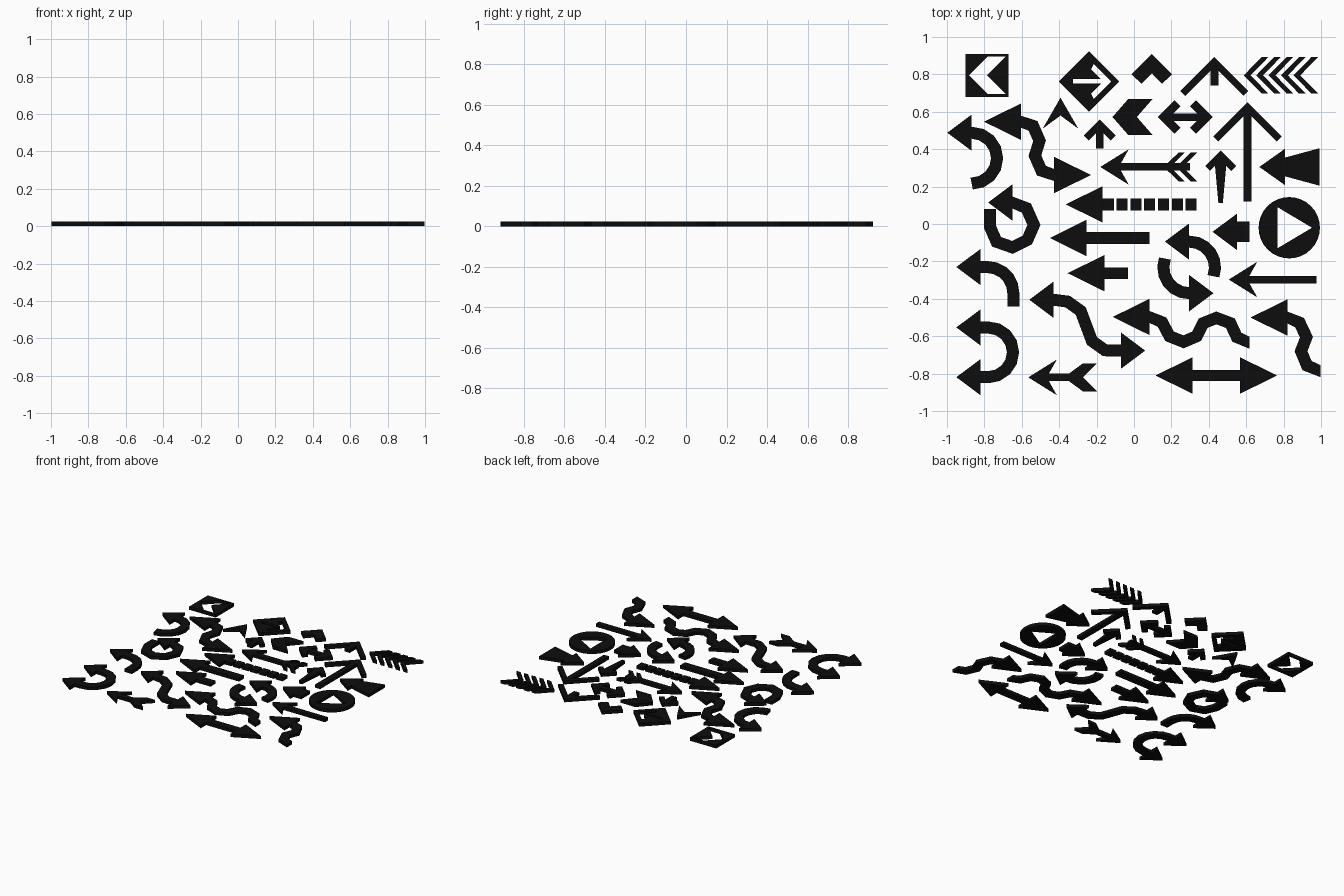
import bpy, bmesh
from math import cos, sin, radians
from mathutils import Vector

if "Cube" in bpy.data.objects:
    bpy.data.objects.remove(bpy.data.objects["Cube"])

T = 0.025                      # plate thickness
black = bpy.data.materials.new("black")
black.diffuse_color = (0.004, 0.004, 0.004, 1)
black.use_nodes = True
black.node_tree.nodes["Principled BSDF"].inputs["Base Color"].default_value = black.diffuse_color


def plate(name, outline, hole=None):
    """Extrude a flat outline, optionally with one hole."""
    bm = bmesh.new()
    if hole:
        edges = []
        for loop in (outline, hole):
            vs = [bm.verts.new((x, y, 0)) for x, y in loop]
            edges += [bm.edges.new((vs[i - 1], vs[i])) for i in range(len(vs))]
        bmesh.ops.triangle_fill(bm, use_beauty=True, edges=edges, normal=(0, 0, 1))
    else:
        bm.faces.new([bm.verts.new((x, y, 0)) for x, y in outline])
    ext = bmesh.ops.extrude_face_region(bm, geom=bm.faces[:])
    up = [g for g in ext["geom"] if isinstance(g, bmesh.types.BMVert)]
    bmesh.ops.translate(bm, verts=up, vec=(0, 0, T))
    bmesh.ops.recalc_face_normals(bm, faces=bm.faces[:])
    me = bpy.data.meshes.new(name)
    bm.to_mesh(me)
    bm.free()
    me.materials.append(black)
    bpy.context.collection.objects.link(bpy.data.objects.new(name, me))


def sym(tip, half, toward="left"):
    """Mirror a half outline of (distance behind tip, offset) about the arrow axis."""
    pts = half + [(d, -h) for d, h in reversed(half) if abs(h) > 1e-6]
    turn = {"left": lambda d, h: (d, h), "right": lambda d, h: (-d, h), "up": lambda d, h: (h, -d)}[toward]
    return [(tip[0] + turn(d, h)[0], tip[1] + turn(d, h)[1]) for d, h in pts]


def block(length, head, w, h=0.097):
    """Triangular head with a straight shaft."""
    return [(0, 0), (head, h), (head, w), (length, w)]


def open_arrow(length, a, t, s, s_end=None):
    """45 degree open head on a stem."""
    return [(0, 0), (a, a), (a + t, a - t), (2 * t + s, s), (length, s if s_end is None else s_end)]


def chevron(h, run, depth):
    return [(0, 0), (run, h), (run + depth, h), (depth, 0)]


def arc(c, r, a0, a1, n):
    return [(c[0] + r * cos(radians(a0 + (a1 - a0) * i / n)),
             c[1] + r * sin(radians(a0 + (a1 - a0) * i / n))) for i in range(n + 1)]


def ribbon(path, head=0.13, end_dir=0, end_head=0, w=0.032, h=0.097):
    """Bent strip: head pointing left at the start, optional head at the end."""
    p = [Vector(q) for q in path]
    dirs = [Vector((1, 0))] + [(b - a).normalized() for a, b in zip(p, p[1:])]
    dirs.append(Vector((end_dir, 0)) if end_dir else dirs[-1])
    left, right = [], []
    for i, q in enumerate(p):
        if i == 0:
            n = Vector((0, 1))
        elif i == len(p) - 1:
            d = dirs[-1]
            n = Vector((-d.y, d.x))
        else:
            d = (dirs[i] + dirs[i + 1]).normalized()
            n = Vector((-d.y, d.x)) / d.dot(dirs[i])
        left.append(q + n * w)
        right.append(q - n * w)
    s, e = p[0], p[-1]
    cap = []
    if end_head:
        cap = [e + Vector((0, end_dir * h)), e + Vector((end_dir * end_head, 0)), e - Vector((0, end_dir * h))]
    out = [s - Vector((head, 0)), s + Vector((0, h))] + left + cap + right[::-1] + [s - Vector((0, h))]
    return [tuple(q) for q in out]


# sign plates with cut-through arrows
plate("square_sign", [(-.9, .68), (-.67, .68), (-.67, .91), (-.9, .91)],
      sym((-.882, .795), [(0, 0), (.1, .1), (.197, .1), (.097, 0)]))
plate("diamond_sign", [(-.24, .6), (-.078, .762), (-.24, .924), (-.402, .762)],
      sym((-.122, .762), [(0, 0), (.093, .093), (.108, .065), (.055, .012), (.205, .012)], "right"))
plate("round_sign", arc((.83, -.02), .164, 0, 348.75, 31),
      [(.767, .09), (.952, -.02), (.767, -.13)])

# chevrons
plate("roof_chevron", sym((.095, .908), [(0, 0), (.108, .108), (.158, .055), (.102, 0)], "up"))
plate("fat_chevron", sym((-.115, .572), chevron(.097, .085, .13)))
plate("pointer", sym((-.393, .675), [(0, 0), (.165, .095), (.095, 0)], "up"))
for i in range(5):
    plate(f"row_chevron_{i}", sym((.587 + i * .0665, .795), chevron(.097, .095, .036)))

# open-headed arrows
plate("wide_short_arrow", sym((.43, .893), open_arrow(.153, .182, .026, .022), "up"))
plate("wide_tall_arrow", sym((.607, .65), open_arrow(.53, .183, .026, .022), "up"))
plate("small_up_arrow", sym((-.183, .558), open_arrow(.153, .085, .026, .021), "up"))
plate("tapered_up_arrow", sym((.463, .393), open_arrow(.28, .083, .026, .03, .012), "up"))
left_half = [(0, 0), (.09, .09), (.122, .058), (.085, .02)]
right_half = [(.295 - d, h) for d, h in reversed(left_half)]
plate("double_open_arrow", sym((.127, .572), left_half + right_half))

# straight block arrows
plate("long_arrow", sym((-.45, -.075), block(.533, .195, .032)))
plate("medium_arrow", sym((-.355, -.263), block(.322, .197, .03)))
plate("stubby_arrow", sym((.42, -.042), block(.197, .13, .055)))
plate("flared_arrow", sym((.67, .305), [(0, 0), (.137, .097), (.137, .05), (.322, .1)]))
plate("double_arrow", sym((.115, -.81), [(0, 0), (.197, .097), (.197, .03), (.453, .03), (.453, .097), (.65, 0)]))

# dashed arrow
plate("dashed_arrow_head", sym((-.365, .105), block(.257, .197, .032)))
for i in range(1, 7):
    x = -.168 + i * .074
    plate(f"arrow_dash_{i}", [(x, .073), (x + .059, .073), (x + .059, .137), (x, .137)])

# swept-back heads and feathered tails
swept = [(0, 0), (.152, .095), (.11, .02)]
plate("thin_arrow", sym((.507, -.297), swept + [(.47, .02)]))
plate("feathered_arrow", sym((-.18, .305), swept + [
    (.36, .02), (.418, .077), (.45, .077), (.393, .02), (.425, .02),
    (.483, .077), (.518, .077), (.461, .02), (.48, .02)]))
plate("dart_arrow", sym((-.565, -.82), swept + [(.217, .02), (.292, .075), (.367, .075), (.292, 0)]))

# curved arrows
plate("half_turn_arrow", ribbon(arc((-.868, .352), .136, 90, -90, 8)))
plate("u_turn_double_arrow", ribbon(
    [(-.82, -.553)] + arc((-.78, -.686), .133, 90, -90, 8) + [(-.82, -.819)], end_dir=-1, end_head=.13))
plate("quarter_turn_arrow", ribbon(
    [(-.82, -.23)] + arc((-.785, -.37), .14, 90, 0, 5) + [(-.645, -.44)]))
plate("loop_arrow", ribbon(
    [(-.65, .115), (-.575, .085), (-.535, -.005), (-.57, -.085),
     (-.65, -.125), (-.735, -.095), (-.77, -.015), (-.77, .08)]))
cycle = ribbon(arc((0, 0), .138, 90, -20, 6))
for name, s in (("cycle_arrow_upper", 1), ("cycle_arrow_lower", -1)):
    plate(name, [(.295 + s * x, -.232 + s * y) for x, y in cycle])

# winding arrows
plate("squiggle_double_arrow", ribbon(
    [(-.605, .547), (-.54, .525), (-.505, .445), (-.53, .365), (-.495, .285), (-.427, .262)],
    head=.197, end_dir=1, end_head=.197))
plate("s_curve_double_arrow", ribbon(
    [(-.43, -.405), (-.355, -.415), (-.285, -.465), (-.255, -.545), (-.225, -.625), (-.155, -.675), (-.07, -.677)],
    end_dir=1, end_head=.13))
plate("wave_arrow", ribbon(
    [(.083, -.497), (.15, -.525), (.19, -.6), (.265, -.63), (.335, -.6),
     (.37, -.53), (.44, -.502), (.515, -.53), (.55, -.605), (.618, -.635)], head=.197, end_dir=1))
plate("bent_wave_arrow", ribbon(
    [(.82, -.5), (.885, -.527), (.922, -.605), (.893, -.68), (.925, -.757), (.998, -.787)], head=.197, end_dir=1))
